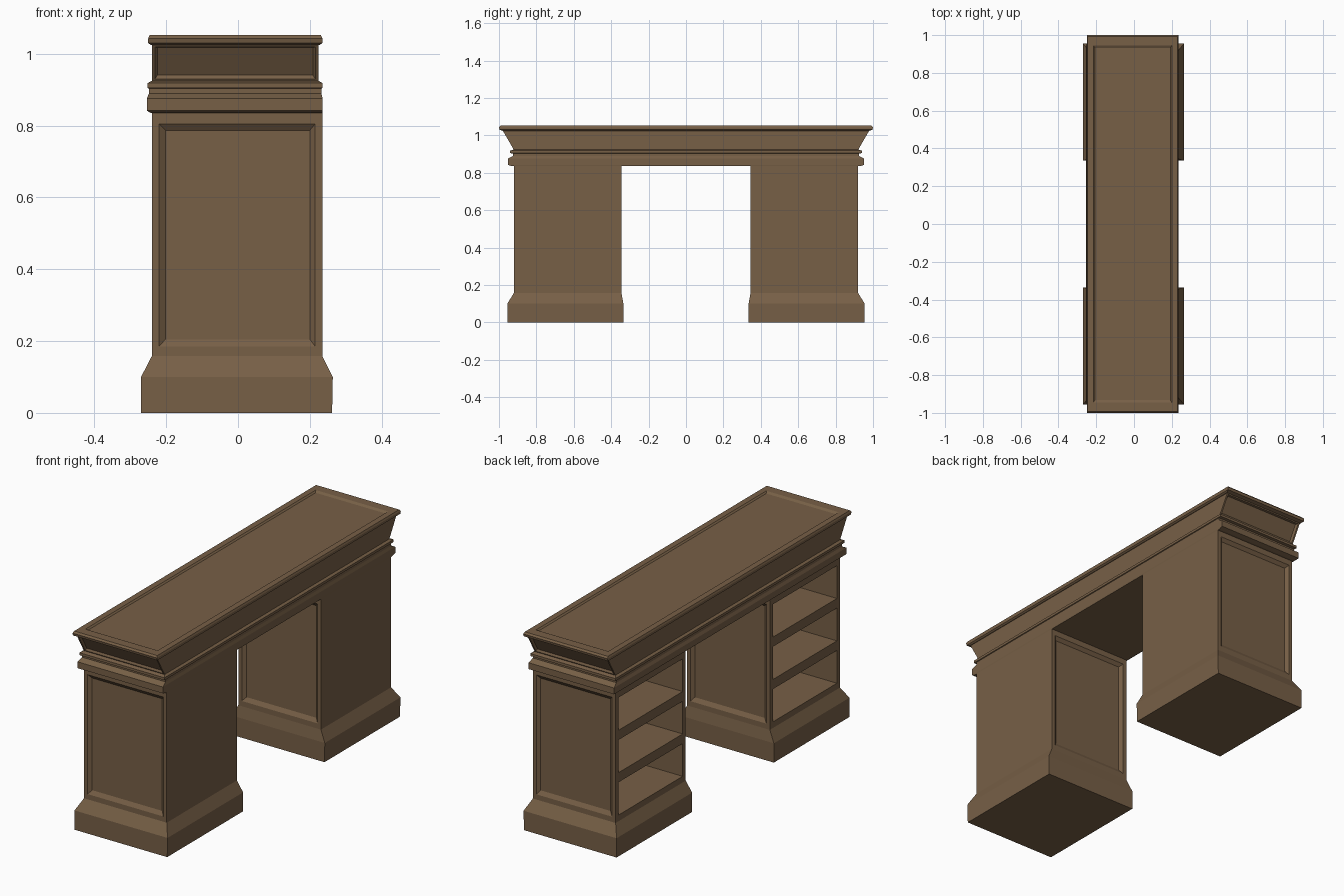
import bpy, bmesh

if "Cube" in bpy.data.objects:
    bpy.data.objects.remove(bpy.data.objects["Cube"])

wood = bpy.data.materials.new("brown_wood")
wood.diffuse_color = (0.185, 0.116, 0.062, 1)
wood.use_nodes = True
wood.node_tree.nodes["Principled BSDF"].inputs["Base Color"].default_value = wood.diffuse_color


def finish(bm, name):
    bmesh.ops.recalc_face_normals(bm, faces=bm.faces)
    mesh = bpy.data.meshes.new(name)
    bm.to_mesh(mesh)
    bm.free()
    mesh.materials.append(wood)
    obj = bpy.data.objects.new(name, mesh)
    bpy.context.collection.objects.link(obj)
    return obj


def loft(axis, rings):
    """Closed solid through rectangles (pos, x0, x1, b0, b1); b is y for axis z, z for axis y."""
    bm = bmesh.new()
    loops = []
    for p, x0, x1, b0, b1 in rings:
        corners = [(x0, b0), (x1, b0), (x1, b1), (x0, b1)]
        loops.append([bm.verts.new((x, b, p) if axis == "z" else (x, p, b))
                      for x, b in corners])
    for lo, hi in zip(loops, loops[1:]):
        for i in range(4):
            j = (i + 1) % 4
            bm.faces.new((lo[i], lo[j], hi[j], hi[i]))
    bm.faces.new(loops[0][::-1])
    bm.faces.new(loops[-1])
    bmesh.ops.recalc_face_normals(bm, faces=bm.faces)
    return bm


def box(name, x0, x1, y0, y1, z0, z1):
    return finish(loft("z", [(z0, x0, x1, y0, y1), (z1, x0, x1, y0, y1)]), name)


X0, X1 = -0.24, 0.235        # pedestal body in x
Y0, Y1 = 0.345, 0.92         # pedestal body in y (mirrored)
T = 0.025                    # wall thickness

for s, side in ((-1, "front"), (1, "back")):
    # flared plinth
    ya, yb = sorted((s * 0.335, s * 0.955))
    yc, yd = sorted((s * Y0, s * Y1))
    finish(loft("z", [(0, -0.27, 0.262, ya, yb), (0.1, -0.27, 0.264, ya, yb),
                      (0.158, X0, X1, yc, yd)]), side + "_plinth")

    # side walls with a recessed, bevelled panel on the visible face
    for name, inner, outer in (("inner", Y0 + T, Y0), ("outer", Y1 - T, Y1)):
        d = 0.013 if outer > inner else -0.013
        finish(loft("y", [
            (s * inner, X0, X1, 0.15, 0.845),
            (s * outer, X0, X1, 0.15, 0.845),
            (s * outer, -0.22, 0.215, 0.185, 0.805),
            (s * (outer - d), -0.202, 0.2, 0.205, 0.787)]), f"{side}_{name}_panel_wall")

    # plain closed board on the +x side
    ye, yf = sorted((s * (Y0 + T), s * (Y1 - T)))
    box(side + "_closed_board", X1 - 0.025, X1, ye, yf, 0.15, 0.845)

    # shelves and rails of the open side
    for i, (z0, z1) in enumerate(((0.15, 0.19), (0.36, 0.41), (0.58, 0.63), (0.80, 0.845))):
        box(f"{side}_shelf_{i + 1}", X0, X1 - 0.025, ye, yf, z0, z1)

# stepped apron moulding under the frieze
finish(loft("z", [
    (0.835, -0.243, 0.235, -0.93, 0.93),
    (0.842, -0.254, 0.236, -0.953, 0.953),
    (0.875, -0.254, 0.236, -0.953, 0.953),
    (0.890, -0.248, 0.232, -0.925, 0.925),
    (0.903, -0.248, 0.232, -0.925, 0.925),
    (0.905, -0.252, 0.236, -0.94, 0.94),
    (0.918, -0.252, 0.236, -0.94, 0.94),
    (0.925, -0.240, 0.224, -0.92, 0.92)]), "apron_moulding")

# frieze flaring outwards at both ends, with recessed end panels
bm = loft("z", [(0.922, -0.240, 0.224, -0.92, 0.92), (1.026, -0.240, 0.224, -0.98, 0.98)])
ends = [f for f in bm.faces if abs(f.normal.y) > 0.5]
bmesh.ops.inset_individual(bm, faces=ends, thickness=0.012)
bmesh.ops.inset_individual(bm, faces=ends, thickness=0.01, depth=-0.01)
finish(bm, "flared_frieze")

# table top with moulded edge and a shallow sunken field
finish(loft("z", [
    (1.024, -0.242, 0.227, -0.98, 0.98),
    (1.030, -0.250, 0.235, -0.997, 0.997),
    (1.043, -0.250, 0.235, -1.0, 1.0),
    (1.052, -0.246, 0.231, -0.992, 0.992),
    (1.052, -0.215, 0.200, -0.945, 0.945),
    (1.045, -0.207, 0.192, -0.932, 0.932)]), "table_top")
